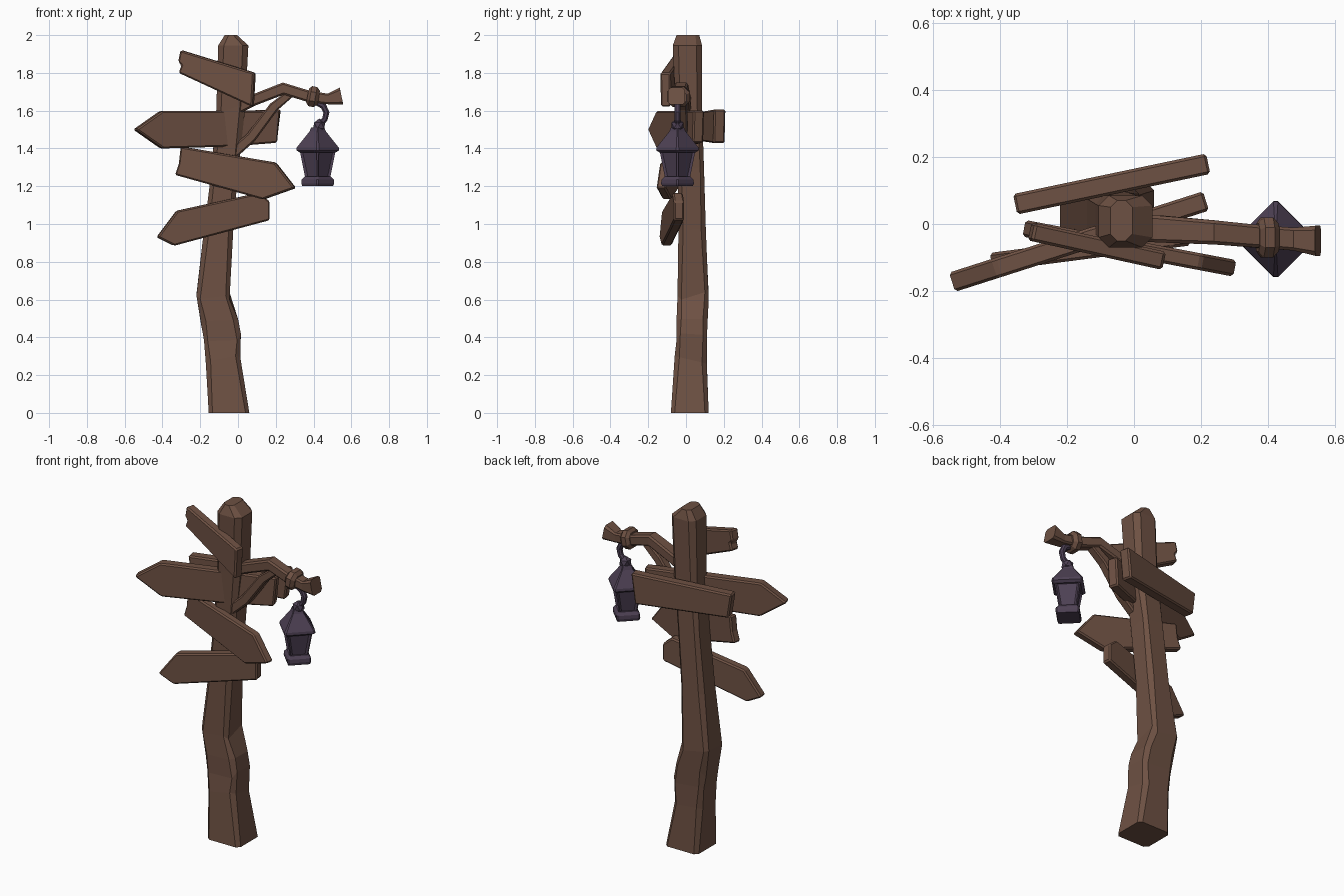
import bpy, bmesh, math, random
from mathutils import Vector

if "Cube" in bpy.data.objects:
    bpy.data.objects.remove(bpy.data.objects["Cube"])

random.seed(4)


def material(name, rgb):
    m = bpy.data.materials.new(name)
    m.diffuse_color = (*rgb, 1)
    m.use_nodes = True
    m.node_tree.nodes["Principled BSDF"].inputs["Base Color"].default_value = m.diffuse_color
    return m


WOOD = material("brown wood", (0.155, 0.082, 0.056))
IRON = material("purple iron", (0.075, 0.052, 0.088))


def finish(name, bm, mat, bevel=0):
    bmesh.ops.recalc_face_normals(bm, faces=bm.faces)
    me = bpy.data.meshes.new(name)
    bm.to_mesh(me)
    bm.free()
    me.materials.append(mat)
    ob = bpy.data.objects.new(name, me)
    bpy.context.collection.objects.link(ob)
    if bevel:
        mod = ob.modifiers.new("worn_edges", 'BEVEL')
        mod.width = bevel
        mod.segments = 1
    return ob


def ring(c, u, v, hu, hv, cut=0.0):
    """Rectangle around c, with its corners cut off when cut > 0."""
    c, pts = Vector(c), []
    for i, (su, sv) in enumerate(((1, 1), (-1, 1), (-1, -1), (1, -1))):
        if cut:
            a = (su * (hu - cut), sv * hv)
            b = (su * hu, sv * (hv - cut))
            pts += [b, a] if i % 2 == 0 else [a, b]
        else:
            pts.append((su * hu, sv * hv))
    return [c + u * a + v * b for a, b in pts]


def loft(rings):
    bm = bmesh.new()
    loops = [[bm.verts.new(p) for p in r] for r in rings]
    n = len(loops[0])
    for a, b in zip(loops, loops[1:]):
        for i in range(n):
            j = (i + 1) % n
            bm.faces.new((a[i], a[j], b[j], b[i]))
    bm.faces.new(loops[0])
    bm.faces.new(loops[-1])
    return bm


X, Y = Vector((1, 0, 0)), Vector((0, 1, 0))


def beam(name, pts, mat, cut=0.3):
    """Beam along a path of (x, y, z, half height, half width)."""
    rings = []
    for i, (x, y, z, h, w) in enumerate(pts):
        a, b = pts[max(i - 1, 0)], pts[min(i + 1, len(pts) - 1)]
        t = Vector((b[0] - a[0], 0, b[2] - a[2])).normalized()
        rings.append(ring((x, y, z), Vector((-t.z, 0, t.x)), Y, h, w, cut * min(h, w)))
    return finish(name, loft(rings), mat)


def plank(name, outline, y0, slope, thick):
    """Sign board: front outline in x and z, on a slanting plane y = y0 + slope * x."""
    off = Vector((slope, -1, 0)).normalized() * thick / 2
    bm = bmesh.new()
    mid = [Vector((x, y0 + slope * x, z)) for x, z in outline]
    front = [bm.verts.new(p + off) for p in mid]
    back = [bm.verts.new(p - off) for p in mid]
    bm.faces.new(front)
    bm.faces.new(back)
    for i in range(len(mid)):
        j = (i + 1) % len(mid)
        bm.faces.new((front[i], front[j], back[j], back[i]))
    return finish(name, bm, WOOD, 0.008)


# Crooked post: z, x min, x max, y min, y max, corner cut
sections = [
    (0.00, -0.155, 0.060, -0.080, 0.120, 0.020), (0.28, -0.170, 0.012, -0.060, 0.110, 0.025),
    (0.40, -0.180, 0.015, -0.050, 0.110, 0.020), (0.48, -0.195, 0.000, -0.050, 0.115, 0.025),
    (0.62, -0.220, -0.045, -0.045, 0.120, 0.020), (0.95, -0.180, -0.025, -0.040, 0.105, 0.025),
    (1.30, -0.140, 0.000, -0.045, 0.095, 0.020), (1.60, -0.115, 0.035, -0.055, 0.085, 0.025),
    (1.945, -0.105, 0.055, -0.070, 0.085, 0.030), (2.00, -0.070, -0.005, -0.050, 0.070, 0.020),
]
rings = []
for z, x0, x1, y0, y1, cut in sections:
    r = ring(((x0 + x1) / 2, (y0 + y1) / 2, z), X, Y, (x1 - x0) / 2, (y1 - y0) / 2, cut)
    if 0 < z < 1.9:
        for p in r:
            p.z += random.uniform(-0.025, 0.025)
    rings.append(r)
finish("post", loft(rings), WOOD)

# Sign boards, top to bottom
plank("top_board", [(-0.30, 1.92), (0.09, 1.80), (0.08, 1.62), (-0.31, 1.80),
                    (-0.295, 1.84), (-0.312, 1.86)], -0.09, -0.22, 0.055)
plank("left_arrow_board", [(-0.548, 1.50), (-0.41, 1.597), (0.215, 1.60), (0.20, 1.43),
                           (-0.05, 1.41), (-0.405, 1.40)], 0.0, 0.32, 0.06)
plank("back_board", [(-0.355, 1.585), (0.222, 1.607), (0.20, 1.428), (-0.335, 1.445)],
      0.133, 0.21, 0.062)
plank("right_arrow_board", [(-0.30, 1.41), (0.20, 1.325), (0.305, 1.19), (0.135, 1.13),
                            (-0.33, 1.26), (-0.31, 1.32)], -0.075, -0.19, 0.05)
plank("lower_arrow_board", [(-0.43, 0.93), (-0.325, 1.07), (0.11, 1.165), (0.165, 1.12),
                            (0.165, 1.02), (-0.34, 0.885)], -0.058, 0.13, 0.055)

# Bracket arm with flared end, brace and collar
beam("arm", [(-0.03, -0.01, 1.60, 0.03, 0.038), (0.08, -0.015, 1.655, 0.03, 0.04),
             (0.24, -0.025, 1.717, 0.032, 0.036), (0.37, -0.037, 1.677, 0.030, 0.034),
             (0.475, -0.045, 1.662, 0.028, 0.034), (0.548, -0.050, 1.677, 0.046, 0.045)], WOOD)
beam("brace", [(-0.03, -0.015, 1.37, 0.028, 0.028), (0.07, -0.018, 1.46, 0.028, 0.028),
               (0.19, -0.022, 1.62, 0.026, 0.028), (0.29, -0.028, 1.70, 0.02, 0.025)], WOOD)
beam("collar", [(0.368, -0.04, 1.680, 0.036, 0.042), (0.382, -0.04, 1.677, 0.054, 0.060),
                (0.410, -0.04, 1.672, 0.054, 0.060), (0.428, -0.04, 1.669, 0.036, 0.042)], WOOD, 0.55)

# Hook that carries the lantern
LX, LY = 0.422, -0.045
beam("hook", [(0.415, LY, 1.645, 0.017, 0.017), (0.452, LY, 1.625, 0.017, 0.017),
              (0.468, LY, 1.590, 0.016, 0.016), (0.460, LY, 1.555, 0.015, 0.015),
              (0.432, LY, 1.525, 0.015, 0.015)], IRON, 0.55)
bm = bmesh.new()
bmesh.ops.create_icosphere(bm, subdivisions=1, radius=0.036)
bmesh.ops.translate(bm, verts=bm.verts, vec=(LX + 0.008, LY, 1.522))
finish("lantern_knob", bm, IRON)


def lantern_part(name, profile, panels=False):
    """Four-sided part standing on its corner; profile holds (z, half diagonal)."""
    u, v = Vector((1, 1, 0)).normalized(), Vector((-1, 1, 0)).normalized()
    s = math.sqrt(0.5)
    b = loft([ring((LX, LY, z), u, v, r * s, r * s, 0.08 * r) for z, r in profile])
    if panels:
        bmesh.ops.recalc_face_normals(b, faces=b.faces)
        sides = [f for f in b.faces if abs(f.normal.z) < 0.5 and f.calc_area() > 0.005]
        bmesh.ops.inset_individual(b, faces=sides, thickness=0.014, depth=-0.010)
    return finish(name, b, IRON)


# The cut corners shorten the diagonal, so radii are a touch larger than measured
lantern_part("lantern_roof", [(1.378, 0.100), (1.390, 0.120), (1.405, 0.118),
                              (1.490, 0.046), (1.512, 0.036)])
lantern_part("lantern_body", [(1.235, 0.068), (1.385, 0.100)], True)
lantern_part("lantern_base", [(1.200, 0.086), (1.215, 0.092), (1.235, 0.090), (1.252, 0.072)])
